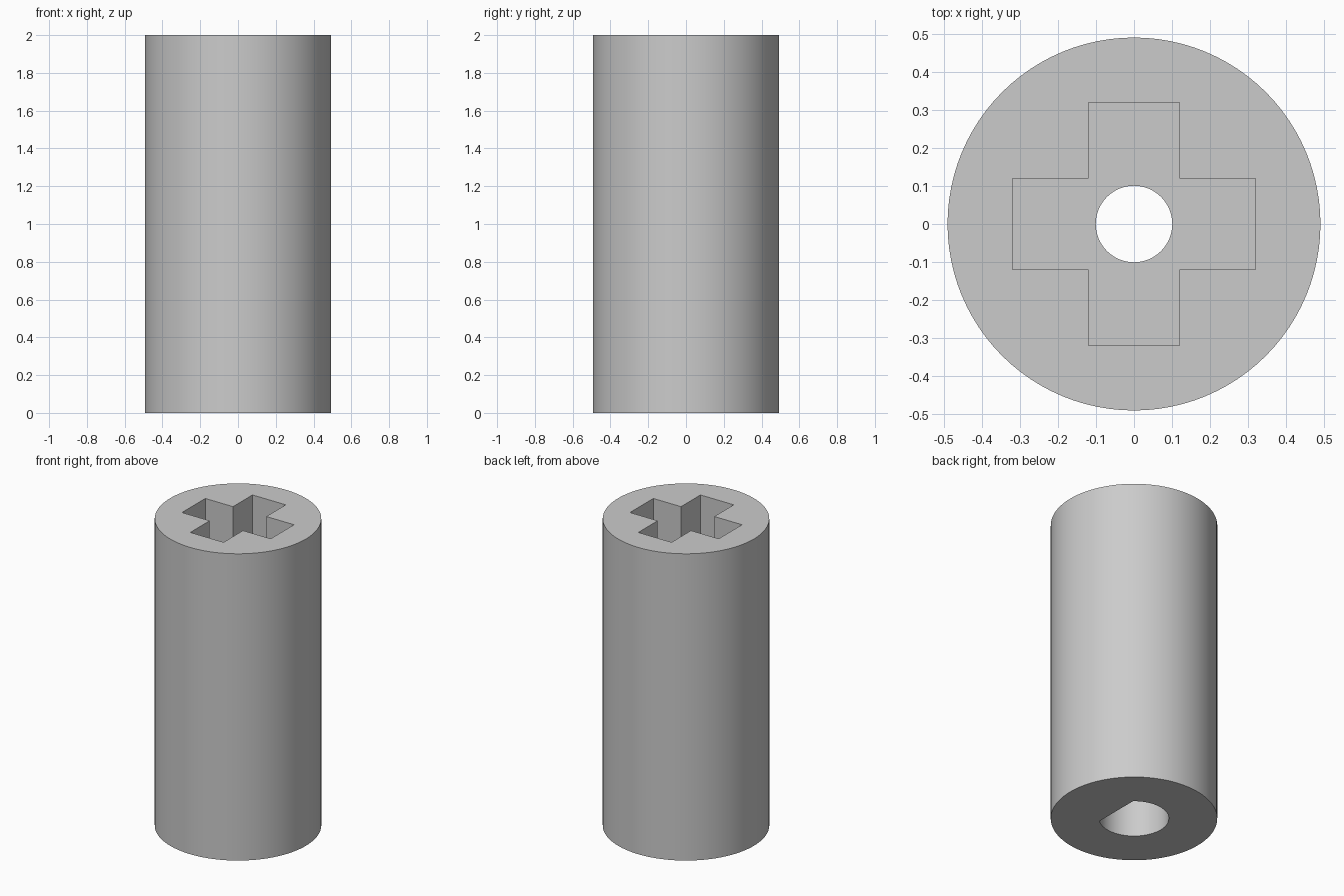
import bpy, bmesh
from math import cos, sin, pi, acos, radians

HEIGHT, RADIUS = 2.0, 0.492
SHAFT_R, SHAFT_FLAT = 0.206, 0.137      # D-shaped socket
ARM, HALF = 0.32, 0.12                  # cross socket
BORE_R = 0.101
SHAFT_TOP, CROSS_FLOOR = 0.93, 1.07

cube = bpy.data.objects.get("Cube")
if cube:
    bpy.data.objects.remove(cube, do_unlink=True)

grey = bpy.data.materials.new("plain grey")
grey.use_nodes = True
grey.diffuse_color = (0.6, 0.6, 0.6, 1)
bsdf = grey.node_tree.nodes["Principled BSDF"]
bsdf.inputs["Base Color"].default_value = grey.diffuse_color
bsdf.inputs["Roughness"].default_value = 0.6


def arc(radius, start, end, count):
    """Points from start angle up to, but not including, the end angle."""
    angles = [start + (end - start) * i / count for i in range(count)]
    return [(radius * cos(a), radius * sin(a)) for a in angles]


def prism(name, outline, z0, z1):
    """Extrude a closed outline between two heights."""
    bm = bmesh.new()
    base = bm.faces.new([bm.verts.new((x, y, z0)) for x, y in outline])
    top = bmesh.ops.extrude_face_region(bm, geom=[base])["geom"]
    verts = [g for g in top if isinstance(g, bmesh.types.BMVert)]
    bmesh.ops.translate(bm, verts=verts, vec=(0, 0, z1 - z0))
    bmesh.ops.recalc_face_normals(bm, faces=bm.faces)
    mesh = bpy.data.meshes.new(name)
    bm.to_mesh(mesh)
    bm.free()
    mesh.materials.append(grey)
    obj = bpy.data.objects.new(name, mesh)
    bpy.context.collection.objects.link(obj)
    return obj


# Cylindrical body
body = prism("coupler_body", arc(RADIUS, 0, 2 * pi, 96), 0, HEIGHT)

# Cross outline: one corner turned four times
cross = []
corner = [(ARM, -HALF), (ARM, HALF), (HALF, HALF)]
for _ in range(4):
    cross += corner
    corner = [(-y, x) for x, y in corner]

# D outline: an arc closed by a flat on the +x side
half_angle = acos(SHAFT_FLAT / SHAFT_R)
d_shape = arc(SHAFT_R, half_angle, 2 * pi - half_angle, 48)
d_shape.append((SHAFT_FLAT, -SHAFT_R * sin(half_angle)))

# Sockets and connecting bore
cutters = [
    prism("cross_socket_cutter", cross, CROSS_FLOOR, HEIGHT + 0.1),
    prism("shaft_socket_cutter", d_shape, -0.1, SHAFT_TOP),
    prism("bore_cutter", arc(BORE_R, 0, 2 * pi, 48), SHAFT_TOP - 0.1, CROSS_FLOOR + 0.1),
]
for cutter in cutters:
    cutter.hide_render = True
    mod = body.modifiers.new(cutter.name, "BOOLEAN")
    mod.operation = "DIFFERENCE"
    mod.solver = "EXACT"
    mod.object = cutter

# Apply the cuts and drop the cutters
bpy.ops.object.select_all(action="DESELECT")
bpy.context.view_layer.objects.active = body
body.select_set(True)
for cutter in cutters:
    bpy.ops.object.modifier_apply(modifier=cutter.name)
    bpy.data.objects.remove(cutter, do_unlink=True)

bpy.ops.object.shade_smooth_by_angle(angle=radians(30))
